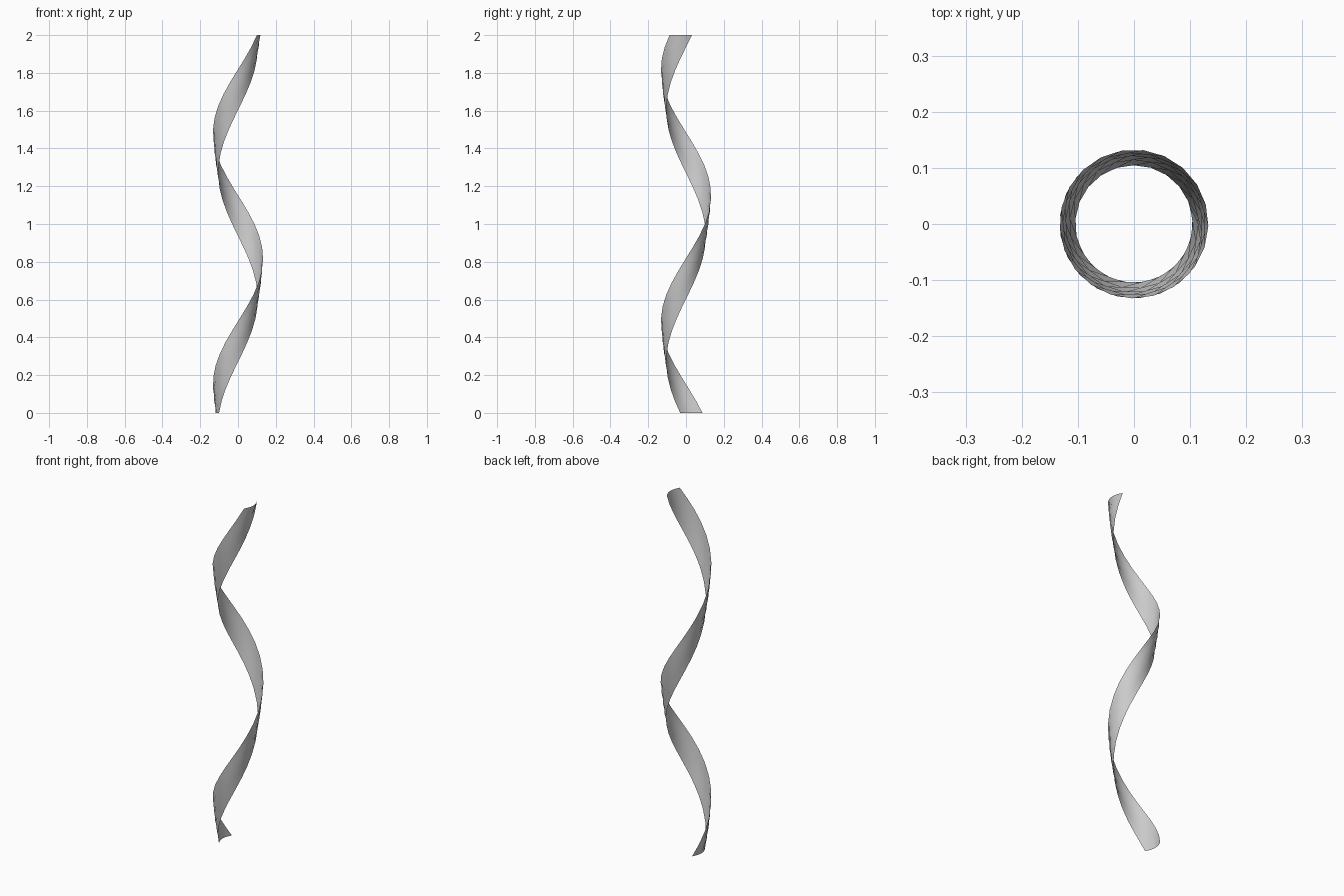
import bpy, bmesh, math

if "Cube" in bpy.data.objects:
    bpy.data.objects.remove(bpy.data.objects["Cube"])

HEIGHT, TURNS, STEPS = 2.0, 1.5, 32      # helix
ACROSS = 4                               # strips across the ribbon
V0, V1, NEAR, BULGE = -0.087, 0.031, 0.100, 0.019

# Shallow outward-bowed cross-section: (radial, tangential)
profile = []
for i in range(ACROSS + 1):
    t = i / ACROSS
    profile.append((NEAR + BULGE * 4 * t * (1 - t), V0 + (V1 - V0) * t))

# Twisted ribbon: sweep the profile upwards while turning about z
bm = bmesh.new()
rows = []
for k in range(STEPS + 1):
    f = k / STEPS
    a = math.pi + f * TURNS * 2 * math.pi
    c, s = math.cos(a), math.sin(a)
    rows.append([bm.verts.new((u * c - v * s, u * s + v * c, HEIGHT * f))
                 for u, v in profile])
for lo, hi in zip(rows, rows[1:]):
    for i in range(ACROSS):
        face = bm.faces.new((lo[i], lo[i + 1], hi[i + 1], hi[i]))
        face.smooth = True

mesh = bpy.data.meshes.new("twisted_ribbon")
bm.to_mesh(mesh)
bm.free()
ribbon = bpy.data.objects.new("twisted_ribbon", mesh)
bpy.context.collection.objects.link(ribbon)
